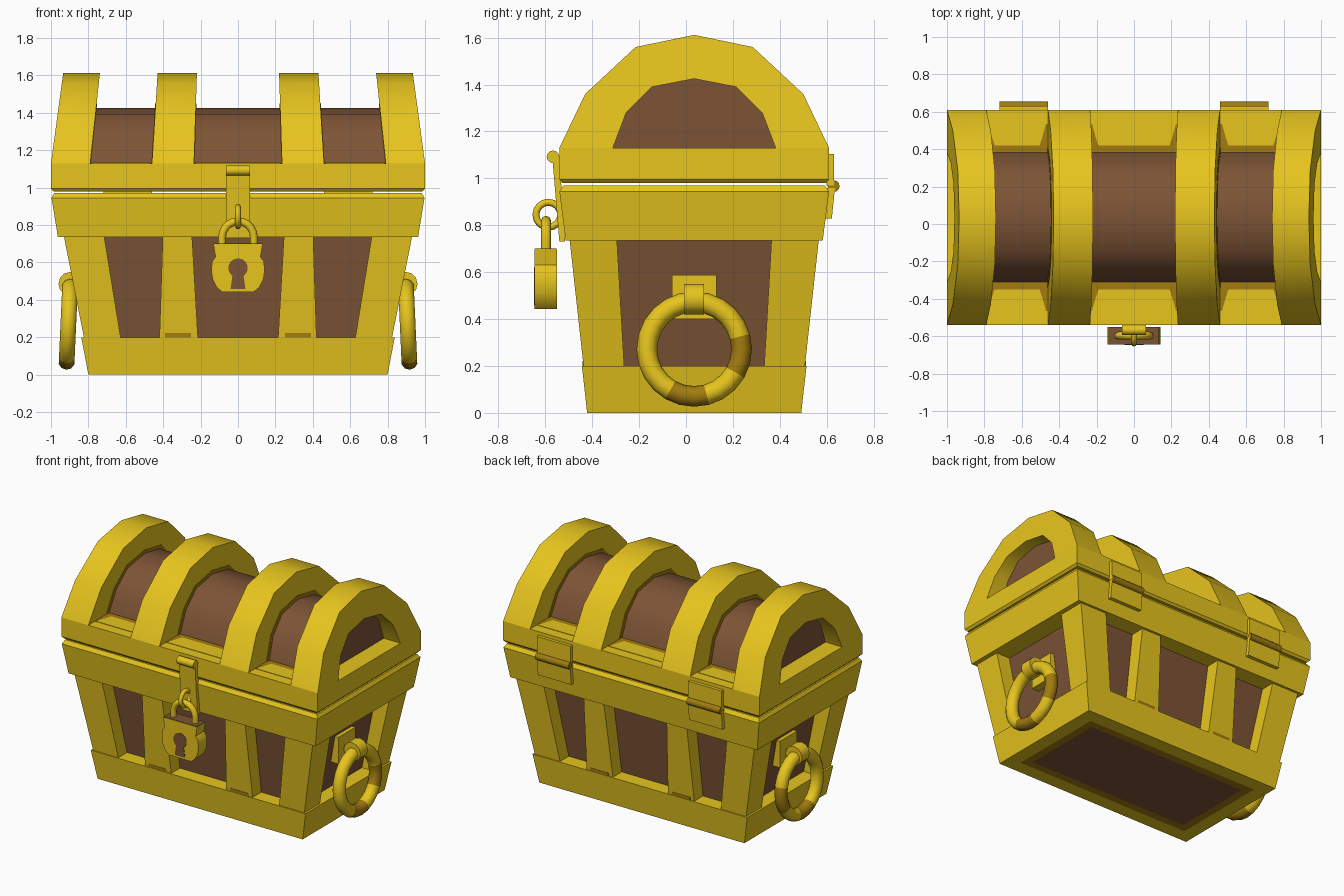
import bpy, bmesh, math
from mathutils import Matrix

if "Cube" in bpy.data.objects:
    bpy.data.objects.remove(bpy.data.objects["Cube"])

CY = 0.035  # chest centre in y


def material(name, rgb):
    m = bpy.data.materials.new(name)
    m.diffuse_color = (*rgb, 1)
    m.use_nodes = True
    m.node_tree.nodes["Principled BSDF"].inputs["Base Color"].default_value = m.diffuse_color
    return m


GOLD = material("gold", (0.81, 0.565, 0.013))
DARK = material("dark_gold", (0.36, 0.20, 0.005))
WOOD = material("brown_wood", (0.205, 0.088, 0.036))


def make(name, verts, faces, mat, smooth=None):
    bm = bmesh.new()
    vs = [bm.verts.new(v) for v in verts]
    for f in faces:
        bm.faces.new([vs[i] for i in f])
    return finish(name, bm, mat, smooth)


def finish(name, bm, mat, smooth=None):
    bmesh.ops.recalc_face_normals(bm, faces=bm.faces)
    me = bpy.data.meshes.new(name)
    bm.to_mesh(me)
    bm.free()
    me.materials.append(mat)
    ob = bpy.data.objects.new(name, me)
    bpy.context.collection.objects.link(ob)
    if smooth:
        bpy.ops.object.select_all(action='DESELECT')
        ob.select_set(True)
        bpy.context.view_layer.objects.active = ob
        bpy.ops.object.shade_smooth_by_angle(angle=math.radians(smooth))
    return ob


def stack(name, levels, mat):
    """Closed solid through rectangles (x0, x1, y0, y1, z)."""
    verts, faces = [], []
    for x0, x1, y0, y1, z in levels:
        verts += [(x0, y0, z), (x1, y0, z), (x1, y1, z), (x0, y1, z)]
    for k in range(len(levels) - 1):
        for i in range(4):
            j = (i + 1) % 4
            faces.append((4 * k + i, 4 * k + j, 4 * k + 4 + j, 4 * k + 4 + i))
    n = len(verts)
    faces += [(3, 2, 1, 0), (n - 4, n - 3, n - 2, n - 1)]
    return make(name, verts, faces, mat)


def centred(name, levels, mat):
    return stack(name, [(-hx, hx, CY - hy, CY + hy, z) for hx, hy, z in levels], mat)


def prism(name, prof, to3d, a, b, mat, smooth=None):
    n = len(prof)
    verts = [to3d(p, d) for d in (a, b) for p in prof]
    faces = [tuple(range(n)), tuple(range(2 * n - 1, n - 1, -1))]
    faces += [(i, (i + 1) % n, n + (i + 1) % n, n + i) for i in range(n)]
    return make(name, verts, faces, mat, smooth)


def cylinder(name, x, y, z, r, length, mat, axis='Y', seg=12):
    # rotation about Y lays the cylinder along x, about X lays it along y
    bm = bmesh.new()
    bmesh.ops.create_cone(bm, cap_ends=True, segments=seg, radius1=r, radius2=r, depth=length,
                          matrix=Matrix.Translation((x, y, z)) @ Matrix.Rotation(math.pi / 2, 4, axis))
    return finish(name, bm, mat, 40)


def span(a, b, s):
    return (a, b) if s > 0 else (-b, -a)


# ---- lower body: gold rim, dark ring and wood centre underneath ----
base = centred("base_trim", [(0.80, 0.4565, 0), (0.838, 0.479, 0.2)], GOLD)
base.data.materials.append(DARK)
base.data.materials.append(WOOD)
bm = bmesh.new()
bm.from_mesh(base.data)
bottom = min(bm.faces, key=lambda f: f.calc_center_median().z)
for thick, idx in ((0.14, 1), (0.08, 2)):
    bmesh.ops.inset_region(bm, faces=[bottom], thickness=thick)
    bottom.material_index = idx
bm.to_mesh(base.data)
bm.free()

centred("wood_panels", [(0.725, 0.37, 0.15), (0.83, 0.432, 0.78)], WOOD)
centred("upper_trim", [(0.963, 0.548, 0.735), (0.997, 0.575, 0.945), (0.983, 0.557, 0.97)], GOLD)


def post(name, sx, sy, xb, xt, yb, yt):
    rows = []
    for xr, yr, z in ((xb, yb, 0.19), (xt, yt, 0.745)):
        y0, y1 = span(*yr, sy)
        rows.append((*span(*xr, sx), CY + y0, CY + y1, z))
    stack(name, rows, GOLD)


for sx in (-1, 1):
    for sy in (-1, 1):
        post("corner_post", sx, sy, (0.626, 0.822), (0.716, 0.932), (0.298, 0.471), (0.33, 0.532))
        post("middle_post", sx, sy, (0.214, 0.42), (0.246, 0.402), (0.34, 0.471), (0.40, 0.532))
        y0, y1 = span(0.46, 0.477, sy)
        stack("post_foot_tarnish", [(*span(0.25, 0.39, sx), CY + y0, CY + y1, z)
                                    for z in (0.195, 0.222)], DARK)

# ---- lid ----
OUTER = [(0.575, 1.13), (0.465, 1.36), (0.25, 1.56), (0, 1.612)]
INNER = [(0.347, 1.13), (0.29, 1.28), (0.18, 1.39), (0, 1.425)]
STAIN = [(0.375, 1.13), (0.312, 1.297), (0.192, 1.414), (0, 1.45)]


def arch(half):
    return [(CY + y, z) for y, z in half] + [(CY - y, z) for y, z in half[-2::-1]]


def taper(x, z):
    return x * (1 - 0.065 * (z - 1.13) / 0.48)


def tapered(p, d):
    return (taper(d, p[1]), p[0], p[1])


def band(name, x0, x1):
    pts = arch(OUTER) + arch(INNER)
    verts = [tapered(p, x) for x in (x0, x1) for p in pts]
    faces = []
    for i in range(6):
        o, n = i, 7 + i
        faces += [(o, o + 1, n + 1, n), (o + 14, n + 14, n + 15, o + 15),
                  (o, o + 14, o + 15, o + 1), (n, n + 1, n + 15, n + 14)]
    faces += [(0, 7, 21, 14), (6, 20, 27, 13)]
    make(name, verts, faces, GOLD, 35)


centred("lid_frame", [(0.985, 0.562, 0.98), (1.0, 0.575, 0.995), (1.0, 0.575, 1.13)], GOLD)
prism("lid_barrel", arch(INNER), lambda p, d: (d, p[0], p[1]), -0.87, 0.87, WOOD, 35)
for s in (-1, 1):
    band("lid_end_band", *span(0.79, 1.0, s))
    band("lid_middle_band", *span(0.235, 0.46, s))

# tarnish around the foot and sides of each lid opening
for x0, x1 in ((-0.79, -0.46), (-0.235, 0.235), (0.46, 0.79)):
    prism("band_tarnish", arch(STAIN), tapered, x0 - 0.01, x0 + 0.003, DARK, 35)
    prism("band_tarnish", arch(STAIN), tapered, x1 - 0.003, x1 + 0.01, DARK, 35)
    for s in (-1, 1):
        y0, y1 = span(0.34, 0.50, s)
        stack("ledge_tarnish", [(x0, x1, CY + y0, CY + y1, z) for z in (1.128, 1.1315)], DARK)
        prism("ledge_polish", [(x0 + 0.045, 0.385), (x0 + 0.03, 0.43), (x0 + 0.01, 0.501),
                               (x1 - 0.01, 0.501), (x1 - 0.03, 0.43), (x1 - 0.045, 0.385)],
              lambda p, d: (p[0], CY + s * p[1], d), 1.129, 1.133, GOLD)

# ---- hinges at the back ----
for x in (-0.59, 0.59):
    a, b = x - 0.13, x + 0.13
    stack("hinge_upper_leaf", [(a, b, 0.60, 0.632, 0.97), (a, b, 0.60, 0.632, 1.105)], GOLD)
    stack("hinge_lower_leaf", [(a, b, 0.585, 0.622, 0.83), (a, b, 0.60, 0.635, 0.96)], GOLD)
    cylinder("hinge_pin", x, 0.63, 0.967, 0.025, 0.26, DARK)

# ---- hasp ----
stack("hasp_plate", [(-0.063, 0.063, -0.54, -0.515, 0.73), (-0.063, 0.063, -0.57, -0.54, 1.09)], GOLD)
cylinder("hasp_pin", 0, -0.567, 1.092, 0.027, 0.13, GOLD)


def torus(name, loc, rot, R, r, seg, sides):
    bpy.ops.mesh.primitive_torus_add(location=loc, rotation=rot, major_radius=R, minor_radius=r,
                                     major_segments=seg, minor_segments=sides)
    ob = bpy.context.object
    ob.name = name
    ob.data.materials.append(GOLD)
    bpy.ops.object.shade_smooth_by_angle(angle=math.radians(60))
    return ob


torus("hasp_staple", (0, -0.587, 0.845), (0, math.pi / 2, 0), 0.053, 0.015, 16, 8)

# ---- padlock ----
half = [(0.132, 0.698), (0.12, 0.63), (0.138, 0.605), (0.143, 0.56), (0.136, 0.51),
        (0.115, 0.468), (0.085, 0.443)]
prof = half + [(-x, z) for x, z in reversed(half)]
to_xz = lambda p, d: (p[0], d, p[1])
prism("padlock_body", prof, to_xz, -0.645, -0.55, GOLD, 35)
stack("padlock_top", [(-0.13, 0.13, -0.643, -0.552, z) for z in (0.696, 0.701)], WOOD)
hole = [(0.052 * math.cos(a), 0.57 + 0.052 * math.sin(a))
        for a in (math.radians(-55 + 290 * i / 12) for i in range(13))]
prism("keyhole", hole + [(-0.04, 0.458), (0.04, 0.458)], to_xz, -0.648, -0.64, WOOD)

# shackle
path = [(0.085, 0.68)] + [(0.085 * math.cos(math.pi * i / 10), 0.735 + 0.085 * math.sin(math.pi * i / 10))
                          for i in range(11)] + [(-0.085, 0.68)]
cu = bpy.data.curves.new("padlock_shackle", 'CURVE')
cu.dimensions = '3D'
cu.bevel_depth = 0.021
cu.bevel_resolution = 2
sp = cu.splines.new('POLY')
sp.points.add(len(path) - 1)
for p, (x, z) in zip(sp.points, path):
    p.co = (x, -0.597, z, 1)
cu.materials.append(GOLD)
bpy.context.collection.objects.link(bpy.data.objects.new("padlock_shackle", cu))

# ---- ring handles ----
for s in (-1, 1):
    ring = torus("handle_ring", (s * 0.907, CY, 0.272), (0, math.pi / 2 - s * 0.045, 0), 0.202, 0.044, 24, 10)
    ring.data.materials.append(DARK)
    for p in ring.data.polygons:  # tarnished stretches; local -x points up
        a = math.degrees(math.atan2(-p.center.x, p.center.y))
        if -25 < a < 22 or -125 < a < -72:
            p.material_index = 1
    x0, x1 = span(0.74, 0.825, s)
    stack("handle_plate", [(x0, x1, CY - 0.095, CY + 0.095, z) for z in (0.40, 0.588)], GOLD)
    cylinder("handle_strap", s * 0.895, CY, 0.485, 0.065, 0.085, GOLD, 'X')
